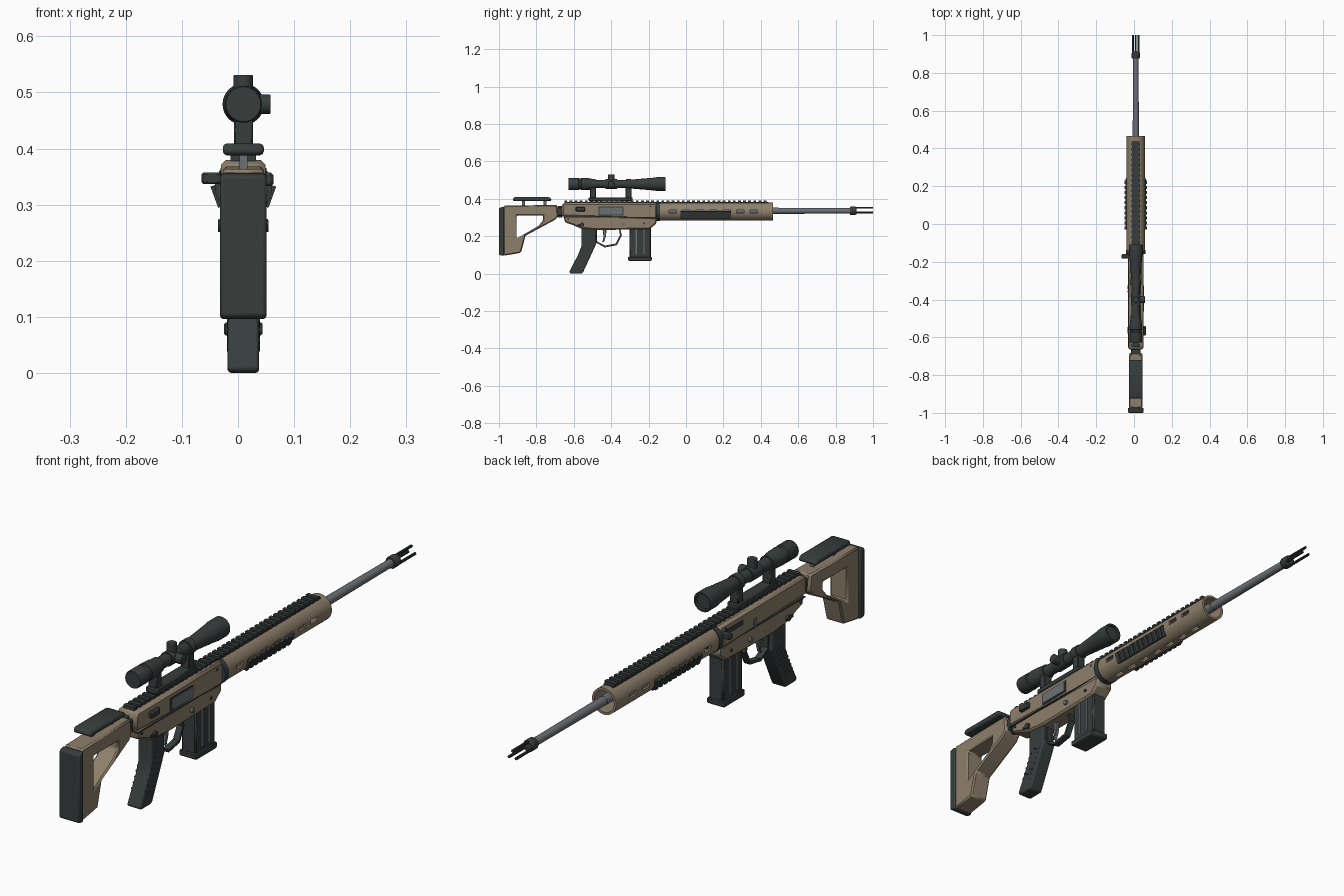
import bpy, bmesh, math
from mathutils import Matrix, Vector

if "Cube" in bpy.data.objects:
    bpy.data.objects.remove(bpy.data.objects["Cube"])

CX = 0.0095  # centre plane of the model


def material(name, rgb):
    m = bpy.data.materials.new(name)
    m.diffuse_color = (*rgb, 1)
    m.use_nodes = True
    m.node_tree.nodes["Principled BSDF"].inputs["Base Color"].default_value = m.diffuse_color
    return m


TAN = material("tan", (0.27, 0.215, 0.148))
DARK = material("dark_grey", (0.038, 0.047, 0.046))
STEEL = material("steel_grey", (0.15, 0.165, 0.18))


def finish(name, bm, mat, bevel=0.0, segs=1):
    bmesh.ops.recalc_face_normals(bm, faces=bm.faces)
    me = bpy.data.meshes.new(name)
    bm.to_mesh(me)
    bm.free()
    me.materials.append(mat)
    ob = bpy.data.objects.new(name, me)
    bpy.context.collection.objects.link(ob)
    if bevel:
        b = ob.modifiers.new("bevel", "BEVEL")
        b.width, b.segments, b.limit_method = bevel, segs, "ANGLE"
    return ob


def profile(name, pts, width, mat, x=CX, bevel=0.0, segs=1):
    """Side outline (y, z) extruded across x."""
    bm = bmesh.new()
    f = bm.faces.new([bm.verts.new((x - width / 2, y, z)) for y, z in pts])
    r = bmesh.ops.extrude_face_region(bm, geom=[f])
    bmesh.ops.translate(bm, vec=(width, 0, 0), verts=[v for v in r["geom"] if isinstance(v, bmesh.types.BMVert)])
    return finish(name, bm, mat, bevel, segs)


def boxes(name, items, mat, bevel=0.0, segs=1):
    """Boxes given as (x0, x1, y0, y1, z0, z1, optional matrix)."""
    bm = bmesh.new()
    for b in items:
        c = Vector(((b[0] + b[1]) / 2, (b[2] + b[3]) / 2, (b[4] + b[5]) / 2))
        m = Matrix.Translation(c) @ Matrix.Diagonal((b[1] - b[0], b[3] - b[2], b[5] - b[4], 1))
        bmesh.ops.create_cube(bm, size=1, matrix=(b[6] @ m) if len(b) > 6 else m)
    return finish(name, bm, mat, bevel, segs)


def lathe(name, prof, z, mat, n=32, closed=False):
    """Profile of (y, radius) turned about a lengthwise axis."""
    bm = bmesh.new()
    rings = [[bm.verts.new((CX + r * math.cos(2 * math.pi * i / n), y, z + r * math.sin(2 * math.pi * i / n)))
              for i in range(n)] for y, r in prof]
    pairs = list(zip(rings, rings[1:]))
    if closed:
        pairs.append((rings[-1], rings[0]))
    else:
        bm.faces.new(rings[0])
        bm.faces.new(rings[-1])
    for a, b in pairs:
        for i in range(n):
            bm.faces.new((a[i], a[(i + 1) % n], b[(i + 1) % n], b[i]))
    return finish(name, bm, mat)


def rod(name, p, q, r, mat, n=24, bevel=0.0):
    p, q = Vector(p), Vector(q)
    d = q - p
    bm = bmesh.new()
    m = Matrix.Translation((p + q) / 2) @ d.to_track_quat("Z", "Y").to_matrix().to_4x4()
    bmesh.ops.create_cone(bm, cap_ends=True, segments=n, radius1=r, radius2=r, depth=d.length, matrix=m)
    return finish(name, bm, mat, bevel, 2)


def cut(ob, cutter):
    mod = ob.modifiers.new("cut", "BOOLEAN")
    mod.object, mod.operation, mod.solver = cutter, "DIFFERENCE", "EXACT"
    bpy.context.view_layer.objects.active = ob
    bpy.ops.object.modifier_move_to_index(modifier="cut", index=0)
    bpy.ops.object.modifier_apply(modifier="cut")
    bpy.data.objects.remove(cutter)


# Shoulder stock with triangular opening
stock = profile("stock", [(-.975, .363), (-.69, .368), (-.683, .31), (-.70, .288), (-.858, .203),
                          (-.882, .112), (-.92, .105), (-.975, .096)], .073, TAN, bevel=.008)
cut(stock, profile("stock_cutter", [(-.905, .312), (-.765, .312), (-.765, .283), (-.79, .255),
                                    (-.905, .188)], .2, TAN))
profile("butt_pad", [(-1, .10), (-1, .352), (-.973, .358), (-.973, .095)], .083, DARK, bevel=.006, segs=2)
profile("cheek_rest", [(-.925, .388), (-.925, .404), (-.915, .409), (-.735, .409), (-.72, .402), (-.72, .388)],
        .073, DARK, bevel=.007, segs=2)
boxes("cheek_posts", [(CX - .007, CX + .007, y - .008, y + .008, .355, .392) for y in (-.87, -.755)], STEEL)
boxes("stock_hinge", [(CX - .026, CX + .026, -.70, -.655, .308, .355)], DARK, .005)
rod("hinge_pin", (CX, -.674, .30), (CX, -.674, .362), .014, DARK)

# Receiver
bm_w = .079
profile("upper_receiver", [(-.665, .306), (-.665, .365), (-.655, .38), (-.155, .38), (-.155, .29), (-.40, .298)],
        bm_w, TAN, bevel=.01)
profile("lower_receiver", [(-.655, .31), (-.648, .275), (-.60, .258), (-.565, .242), (-.47, .233), (-.195, .238),
                           (-.158, .268), (-.155, .30)], .072, TAN, bevel=.007)
boxes("receiver_seams", [(CX - .0402, CX + .0402, -.655, -.16, .300, .303)], DARK)
R = CX + bm_w / 2
boxes("port_frame", [(R - .004, R + .002, -.468, -.333, .312, .359)], DARK)
boxes("ejection_port", [(R - .004, R + .004, -.462, -.339, .317, .354)], STEEL)
boxes("brass_deflector", [(R - .005, .063, -.59, -.54, .333, .357)], DARK, .004)
L = CX - bm_w / 2
boxes("handle_slot", [(L - .002, L + .004, -.29, -.155, .338, .356)], DARK)
boxes("charging_handle", [(-.065, L + .004, -.182, -.160, .337, .357)], DARK, .003)
boxes("bolt_catch", [(L - .004, L + .008, -.365, -.35, .30, .335)], STEEL, .002)
for s, side in ((-1, "left"), (1, "right")):
    x = CX + s * .036
    rod("selector_hub_" + side, (x - s * .01, -.555, .262), (x + s * .009, -.555, .262), .011, DARK, 16)
    boxes("selector_lever_" + side, [(x + s * .004 - .003, x + s * .004 + .003, -.58, -.545, .256, .266)], DARK, .001)
    rod("magazine_button_" + side, (x - s * .01, -.335, .265), (x + s * .008, -.335, .265), .009, STEEL, 16)
    for y, z in ((-.63, .292), (-.19, .36), (-.225, .268)):
        rod("receiver_pin_" + side, (x - s * .01, y, z), (x + s * .005, y, z), .005, DARK, 12)

# Hand guard tube with slots and side rails
HZ = .332
ro, ri = .049, .040
guard = lathe("hand_guard", [(-.14, ri), (-.14, ro), (.465, ro), (.465, ri)], HZ, TAN, 32, True)
slot_y = [-.072 + .0725 * i for i in range(7)]
cut(guard, boxes("side_slot_cutter", [(-.2, .2, y - .02, y + .02, .325, .341) for y in slot_y], TAN))
cut(guard, boxes("bottom_slot_cutter", [(CX - .008, CX + .008, y - .02, y + .02, .2, HZ) for y in slot_y], TAN))
lathe("barrel_nut", [(-.16, .03), (-.16, .051), (-.138, .051), (-.138, .03)], HZ, DARK, 32, True)
for s, side in ((-1, "left"), (1, "right")):
    a = math.radians(-20)
    m = Matrix.Translation((CX, 0, HZ)) @ Matrix.Diagonal((s, 1, 1, 1)) @ Matrix.Rotation(-a, 4, "Y")
    rail = [(.044, .051, -.03, .24, -.02, .02, m)]
    rail += [(.050, .055, -.03 + i * .027, -.014 + i * .027, -.02, .02, m) for i in range(10)]
    boxes("side_rail_" + side, rail, DARK)

# Top rail with cross teeth
teeth = [(CX - .02, CX + .02, -.65, .44, .372, .383)]
teeth += [(CX - .023, CX + .023, -.65 + i * .0273, -.635 + i * .0273, .378, .39) for i in range(40)]
boxes("top_rail", teeth, DARK)

# Barrel and three-pronged muzzle
BZ = .336
lathe("barrel", [(-.15, .018), (.47, .0175), (.47, .0165), (.88, .0145)], BZ, STEEL, 24)
lathe("muzzle_collar", [(.876, .014), (.876, .02), (.88, .022), (.905, .022), (.912, .018), (.912, .009)], BZ, DARK, 24)
for i in range(3):
    a = math.radians(90 + 120 * i)
    x, z = CX + .0165 * math.cos(a), BZ + .0165 * math.sin(a)
    rod("muzzle_prong", (x, .89, z), (x, 1.0, z), .0052, DARK, 10)

# Pistol grip with ribs
profile("pistol_grip", [(-.56, .245), (-.56, .145), (-.575, .105), (-.625, .008), (-.615, 0), (-.557, 0), (-.55, .008),
                        (-.505, .105), (-.478, .165), (-.482, .20), (-.478, .245)], .056, DARK, bevel=.012, segs=3)
ribs = []
for i in range(7):
    z = .05 + i * .018
    y = -.575 + (z - .05) * .48
    m = Matrix.Translation((CX, y, z)) @ Matrix.Rotation(math.radians(-25), 4, "X")
    ribs.append((-.0295, .0295, -.022, .022, -.003, .003, m))
boxes("grip_ribs", ribs, DARK)

# Trigger and guard loop
outer = [(-.485, .243), (-.352, .243), (-.343, .205), (-.37, .152), (-.435, .14), (-.485, .168)]
inner = [(-.476, .25), (-.360, .25), (-.353, .205), (-.376, .161), (-.433, .15), (-.476, .173)]
loop = profile("trigger_guard", outer, .024, DARK)
cut(loop, profile("guard_cutter", inner, .1, DARK))
profile("trigger", [(-.447, .245), (-.425, .245), (-.427, .205), (-.438, .17), (-.447, .166), (-.441, .20)],
        .014, STEEL, bevel=.002)

# Magazine
profile("magazine", [(-.303, .25), (-.188, .25), (-.188, .085), (-.303, .085)], .058, DARK, bevel=.005)
boxes("magazine_ribs", [(CX - .0305, CX + .0305, y - .0035, y + .0035, .105, .238) for y in (-.266, -.225)], STEEL)
profile("magazine_base", [(-.31, .072), (-.31, .09), (-.183, .09), (-.183, .072), (-.19, .067), (-.303, .067)],
        .069, DARK, bevel=.003)

# Telescopic sight
SZ = .479
lathe("scope_body", [(-.628, .024), (-.628, .031), (-.624, .033), (-.575, .033), (-.572, .030), (-.562, .030),
                     (-.559, .033), (-.515, .031), (-.48, .022), (-.43, .022), (-.43, .026), (-.37, .026),
                     (-.37, .022), (-.315, .022), (-.175, .034), (-.155, .037), (-.112, .037), (-.109, .035),
                     (-.109, .029), (-.118, .028)], SZ, DARK)
rod("scope_top_turret", (CX, -.40, SZ), (CX, -.40, .531), .0175, DARK, bevel=.002)
rod("scope_side_turret", (CX, -.40, SZ), (.058, -.40, SZ), .0175, DARK, bevel=.002)
boxes("scope_base", [(CX - .024, CX + .024, -.52, -.285, .386, .408)], DARK, .004)
for y, end in ((-.498, "rear"), (-.308, "front")):
    boxes("scope_mount_" + end, [(CX - .017, CX + .017, y - .016, y + .016, .395, .47)], DARK, .003)
    lathe("scope_ring_" + end, [(y - .014, .02), (y - .014, .028), (y + .014, .028), (y + .014, .02)], SZ, DARK, 32, True)

# Smooth the round parts, keep hard edges
bpy.ops.object.select_all(action="DESELECT")
for ob in bpy.context.scene.objects:
    ob.select_set(True)
    bpy.context.view_layer.objects.active = ob
bpy.ops.object.shade_smooth_by_angle(angle=math.radians(28))
